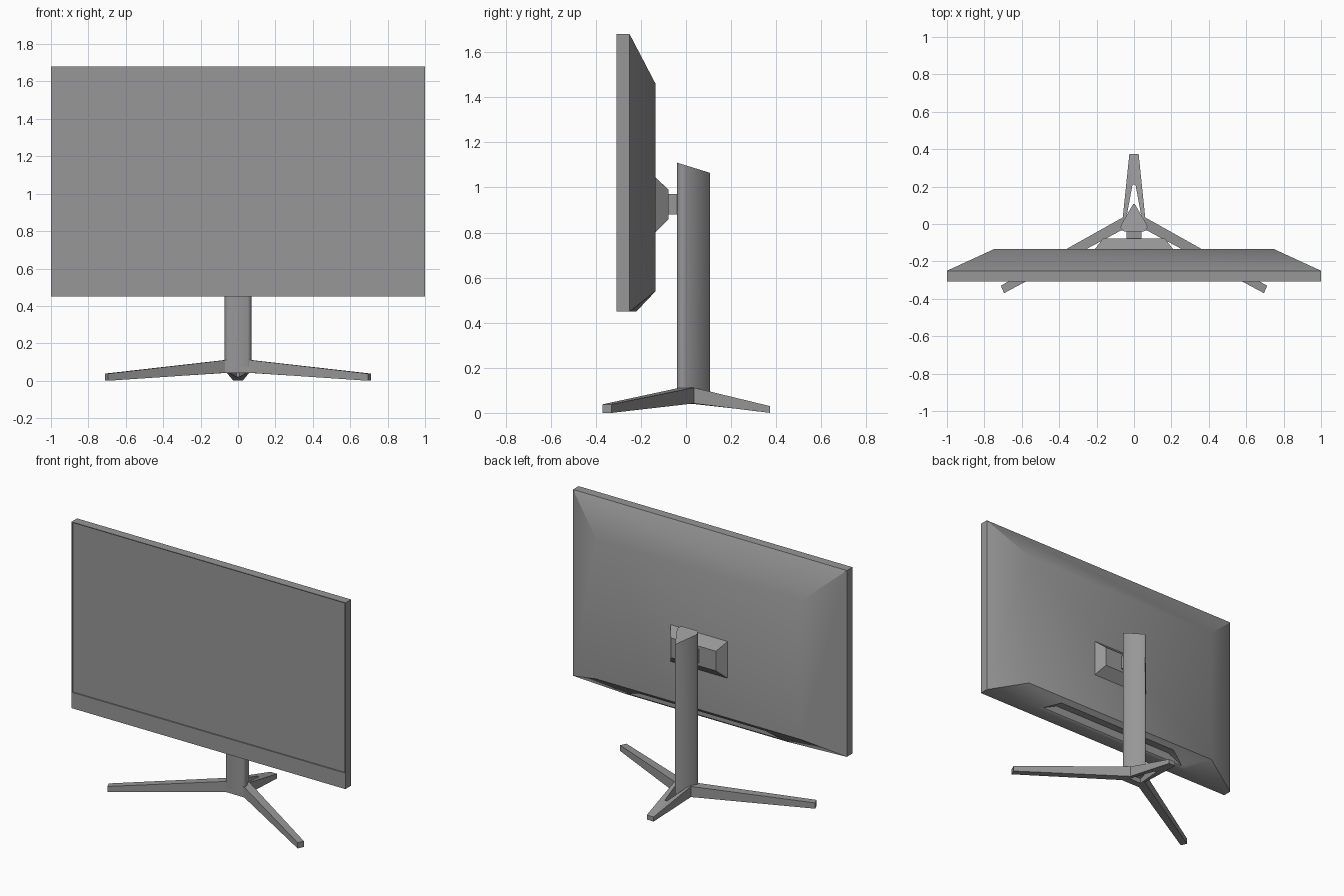
import bpy, bmesh, math

if "Cube" in bpy.data.objects:
    bpy.data.objects.remove(bpy.data.objects["Cube"])

# Dark grey plastic shared by all parts
plastic = bpy.data.materials.new("dark_grey_plastic")
plastic.diffuse_color = (0.31, 0.31, 0.31, 1)
plastic.use_nodes = True
plastic.node_tree.nodes["Principled BSDF"].inputs["Base Color"].default_value = plastic.diffuse_color


def make(name, verts, faces, smooth=None, soften=()):
    """Mesh object from points and faces; soften lists edges kept smooth."""
    bm = bmesh.new()
    vs = [bm.verts.new(v) for v in verts]
    for f in faces:
        bm.faces.new([vs[i] for i in f])
    bmesh.ops.recalc_face_normals(bm, faces=bm.faces[:])
    me = bpy.data.meshes.new(name)
    bm.to_mesh(me)
    bm.free()
    me.materials.append(plastic)
    ob = bpy.data.objects.new(name, me)
    bpy.context.collection.objects.link(ob)
    if smooth:
        bpy.ops.object.select_all(action='DESELECT')
        ob.select_set(True)
        bpy.context.view_layer.objects.active = ob
        bpy.ops.object.shade_smooth_by_angle(angle=math.radians(smooth))
        for e in me.edges:
            if tuple(sorted(e.vertices)) in soften:
                e.use_edge_sharp = False
    return ob


def bridge(a, b, n):
    """Quads between two rings of n points starting at a and b."""
    return [(a + i, a + (i + 1) % n, b + (i + 1) % n, b + i) for i in range(n)]


def rect(hx, y, z0, z1):
    """Ring order: bottom left, bottom right, top right, top left."""
    return [(-hx, y, z0), (hx, y, z0), (hx, y, z1), (-hx, y, z1)]


def frustum(name, a, b):
    return make(name, rect(*a) + rect(*b),
                bridge(0, 4, 4) + [(0, 1, 2, 3), (4, 5, 6, 7)])


# Display housing: recessed screen, slim slab, sloped back, wedge notch underneath
verts = (rect(0.994, -0.30, 0.555, 1.675) + rect(0.994, -0.308, 0.555, 1.675)
         + rect(1.0, -0.308, 0.45, 1.68) + rect(1.0, -0.25, 0.45, 1.68)
         + rect(0.75, -0.135, 0.54, 1.46))
verts += [(-0.6, -0.22, 0.45), (0.6, -0.22, 0.45)]              # 20, 21 lower lip
verts += [(-0.57, -0.211, 0.46), (0.57, -0.211, 0.46),          # 22-25 notch rim
          (0.46, -0.161, 0.513), (-0.46, -0.161, 0.513)]
verts += [(-0.46, -0.211, 0.513), (0.46, -0.211, 0.513)]        # 26, 27 notch inside
faces = [(0, 1, 2, 3), (16, 17, 18, 19)]
faces += bridge(0, 4, 4) + bridge(4, 8, 4)
faces += bridge(8, 12, 4)[1:] + bridge(12, 16, 4)[1:]
faces += [(8, 9, 13, 21, 20, 12), (12, 20, 16), (13, 17, 21)]
faces += [(20, 21, 23, 22), (21, 17, 24, 23), (17, 16, 25, 24), (16, 20, 22, 25)]
faces += [(22, 23, 27, 26), (26, 27, 24, 25), (22, 26, 25), (23, 24, 27)]
make("display_housing", verts, faces, 31, {(12, 20), (20, 21), (13, 21)})

# Mounting plate and neck joining the display to the column
frustum("mount_plate", (0.21, -0.136, 0.80, 1.045), (0.165, -0.077, 0.86, 0.99))
frustum("mount_neck", (0.04, -0.08, 0.88, 0.97), (0.04, -0.02, 0.88, 0.97))

# Column: blunt triangular section with a slanted top
half = [(0.052, -0.039), (0.064, -0.033), (0.072, -0.018), (0.068, -0.002), (0.004, 0.107)]
section = half + [(-x, y) for x, y in reversed(half)]
n = len(section)
verts = [(x, y, 0.075) for x, y in section]
verts += [(x, y, 1.11 - 0.31 * (y + 0.039)) for x, y in section]
make("stand_column", verts, bridge(0, n, n) + [tuple(range(n)), tuple(range(n, 2 * n))],
     62)

# Tripod base: plan points (x, y, bottom, top) for the right half, then mirrored
plan = [(0.07, -0.035, 0.042, 0.11),    # 0 hub front
        (0.695, -0.37, 0.0, 0.038),     # 1 front leg tip
        (0.712, -0.33, 0.0, 0.038),     # 2 front leg tip, rear corner
        (0.06, 0.035, 0.042, 0.112),    # 3 crotch
        (0.025, 0.373, 0.0, 0.03),      # 4 rear leg tip
        (0.008, 0.21, 0.02, 0.069),     # 5 opening, rear
        (0.045, 0.01, 0.042, 0.112)]    # 6 opening, front
k = len(plan)
full = plan + [(-x, y, a, b) for x, y, a, b in plan]
verts = [(x, y, a) for x, y, a, b in full] + [(x, y, b) for x, y, a, b in full]
flat = []
for m in (0, k):
    flat += [(m, m + 1, m + 2, m + 3), (m + 3, m + 4, m + 5, m + 6)]
flat += [(0, 3, 6, 6 + k, 3 + k, k), (4, 4 + k, 5 + k, 5)]
walls = [(0, 1), (1, 2), (2, 3), (3, 4), (5, 6)]
walls += [(a + k, b + k) for a, b in walls]
walls += [(0, k), (4, 4 + k), (5, 5 + k), (6, 6 + k)]
t = 2 * k
faces = flat + [tuple(i + t for i in f) for f in flat]
faces += [(a, b, b + t, a + t) for a, b in walls]
make("tripod_base", verts, faces)
